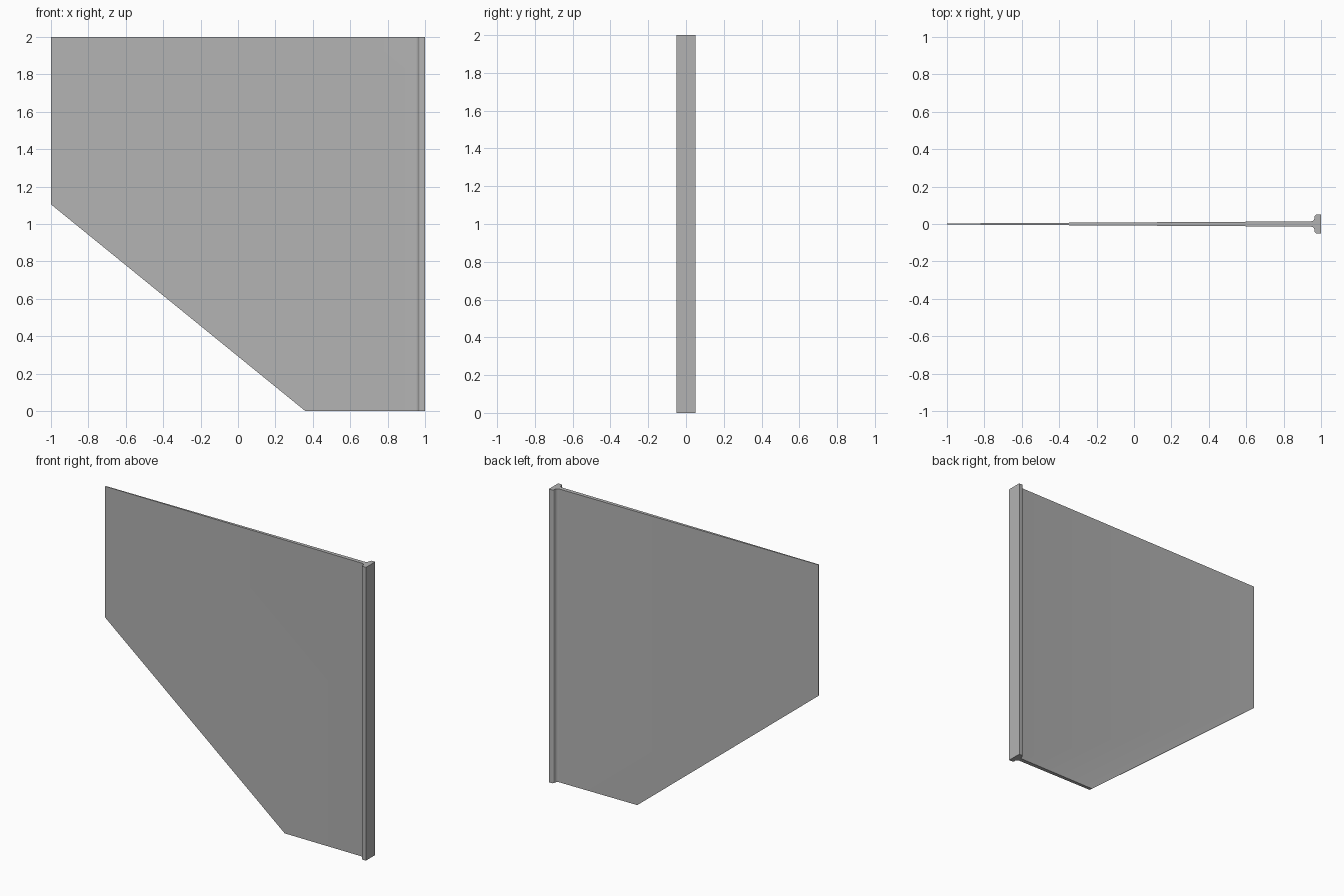
import bpy, bmesh, math
from mathutils import Vector

cube = bpy.data.objects.get("Cube")
if cube:
    bpy.data.objects.remove(cube, do_unlink=True)

grey = bpy.data.materials.new("mid_grey")
grey.use_nodes = True
colour = (0.45, 0.45, 0.45, 1)
grey.diffuse_color = colour
grey.node_tree.nodes["Principled BSDF"].inputs["Base Color"].default_value = colour

HEIGHT = 2.0

# Half of the plan section: tapering blade, concave fillet, rounded flange
half = [(-1, 0.003), (0.945, 0.014)]
steps = 6
for i in range(1, steps + 1):
    a = math.pi / 2 * i / steps
    half.append((0.945 + 0.021 * math.sin(a), 0.035 - 0.021 * math.cos(a)))
for i in range(4):
    a = math.pi / 2 * i / 3
    half.append((0.976 - 0.01 * math.cos(a), 0.04 + 0.01 * math.sin(a)))
half.append((1, 0.05))
section = half + [(x, -y) for x, y in reversed(half)]

# Extrude the section upwards
bm = bmesh.new()
base = bm.faces.new([bm.verts.new((x, y, 0)) for x, y in section])
result = bmesh.ops.extrude_face_region(bm, geom=[base])
top = [v for v in result["geom"] if isinstance(v, bmesh.types.BMVert)]
bmesh.ops.translate(bm, verts=top, vec=(0, 0, HEIGHT))

# Slice off the sloping lower corner and cap the cut
start, end = Vector((-1, 0, 1.105)), Vector((0.36, 0, 0))
slope = end - start
normal = Vector((slope.z, 0, -slope.x))
cut = bmesh.ops.bisect_plane(bm, geom=bm.verts[:] + bm.edges[:] + bm.faces[:],
                             plane_co=start, plane_no=normal, clear_outer=True)
edges = [e for e in cut["geom_cut"] if isinstance(e, bmesh.types.BMEdge)]
bmesh.ops.holes_fill(bm, edges=edges, sides=0)
bmesh.ops.recalc_face_normals(bm, faces=bm.faces[:])

mesh = bpy.data.meshes.new("tapered_blade")
bm.to_mesh(mesh)
bm.free()
mesh.materials.append(grey)
blade = bpy.data.objects.new("tapered_blade_with_flange", mesh)
bpy.context.collection.objects.link(blade)

# Smooth the fillet, keep the corners crisp
bpy.ops.object.select_all(action="DESELECT")
blade.select_set(True)
bpy.context.view_layer.objects.active = blade
bpy.ops.object.shade_smooth_by_angle(angle=math.radians(32))
